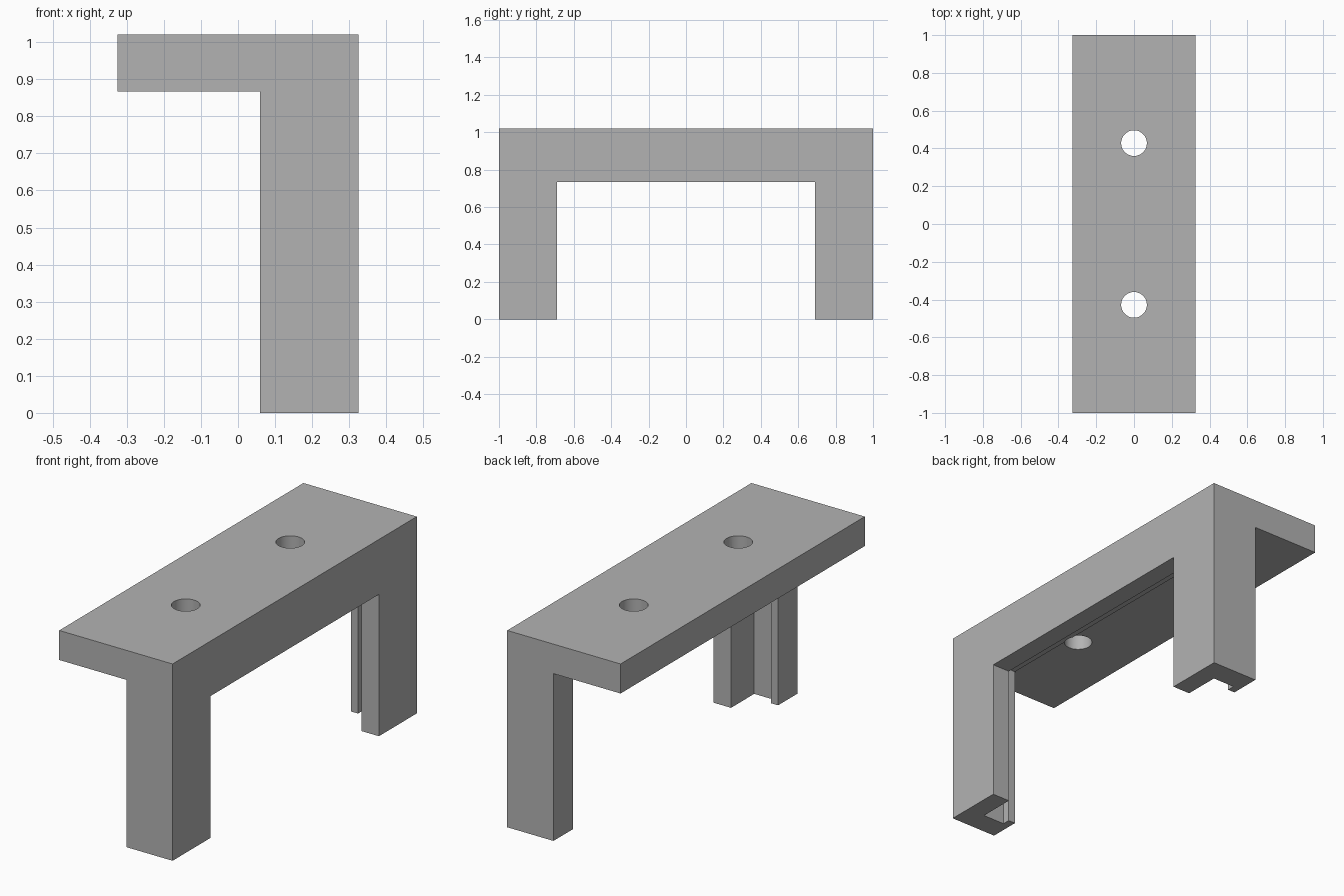
import bpy
import bmesh
from mathutils import Matrix, Vector

cube = bpy.data.objects.get("Cube")
if cube:
    bpy.data.objects.remove(cube, do_unlink=True)

TOP = 1.02

# One plain grey material
grey = bpy.data.materials.new("plain_grey")
grey.use_nodes = True
grey.diffuse_color = (0.45, 0.45, 0.45, 1)
grey.node_tree.nodes["Principled BSDF"].inputs["Base Color"].default_value = (0.45, 0.45, 0.45, 1)


def add_object(name, bm):
    bmesh.ops.recalc_face_normals(bm, faces=bm.faces)
    mesh = bpy.data.meshes.new(name)
    bm.to_mesh(mesh)
    bm.free()
    mesh.materials.append(grey)
    obj = bpy.data.objects.new(name, mesh)
    bpy.context.collection.objects.link(obj)
    return obj


def box(name, low, high):
    low, high = Vector(low), Vector(high)
    bm = bmesh.new()
    bmesh.ops.create_cube(bm, size=1, matrix=Matrix.Translation((low + high) / 2)
                          @ Matrix.Diagonal((*(high - low), 1)))
    return add_object(name, bm)


def cylinder(name, y):
    bm = bmesh.new()
    bmesh.ops.create_cone(bm, cap_ends=True, segments=48, radius1=0.068, radius2=0.068,
                          depth=1, matrix=Matrix.Translation((0, y, TOP)))
    return add_object(name, bm)


# Bracket body: angle profile run along the length
profile = [(-0.325, TOP), (-0.325, 0.867), (0.06, 0.867), (0.06, 0), (0.325, 0), (0.325, TOP)]
bm = bmesh.new()
face = bm.faces.new([bm.verts.new((x, -1, z)) for x, z in profile])
run = bmesh.ops.extrude_face_region(bm, geom=[face])
bmesh.ops.translate(bm, vec=(0, 2, 0), verts=[v for v in run["geom"] if isinstance(v, bmesh.types.BMVert)])
body = add_object("slotted_bracket", bm)

# Cutters: outer opening, panel groove, inner opening and screw holes
cutters = [
    box("outer_opening", (0.15, -0.69, -0.1), (0.4, 0.69, 0.735)),
    box("panel_groove", (0.10, -0.88, -0.1), (0.225, 0.88, 0.90)),
    box("inner_opening", (0.03, -0.84, -0.1), (0.15, 0.84, 0.86)),
    cylinder("front_screw_hole", -0.428),
    cylinder("back_screw_hole", 0.428),
]
bpy.context.view_layer.objects.active = body
body.select_set(True)
for cutter in cutters:
    cutter.hide_render = True
    mod = body.modifiers.new(cutter.name, "BOOLEAN")
    mod.operation = "DIFFERENCE"
    mod.solver = "EXACT"
    mod.object = cutter
    bpy.ops.object.modifier_apply(modifier=mod.name)
    bpy.data.objects.remove(cutter, do_unlink=True)

bpy.ops.object.shade_smooth_by_angle()
